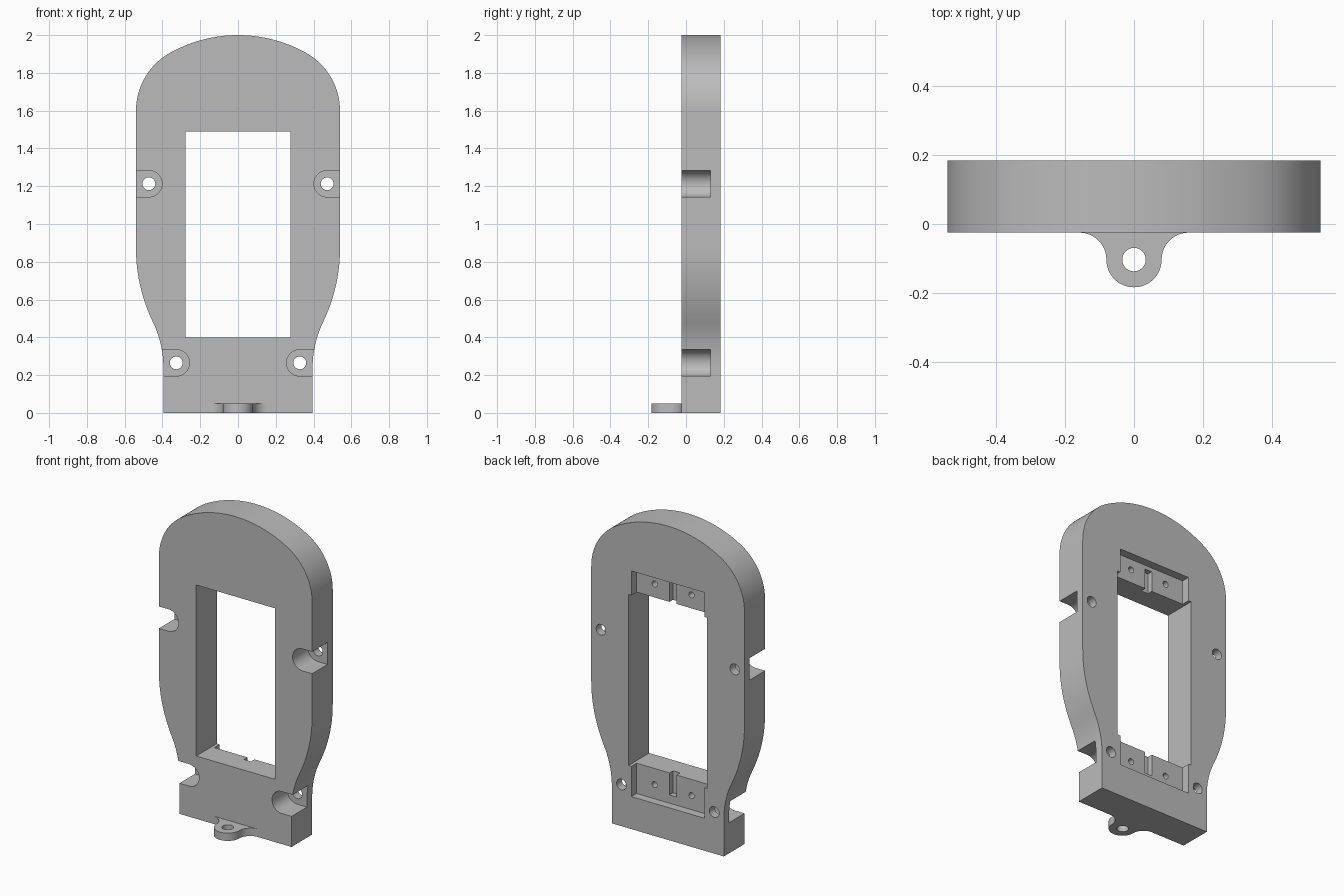
import bpy
import bmesh
from math import cos, sin, radians
from mathutils import Vector

cube = bpy.data.objects.get("Cube")
if cube:
    bpy.data.objects.remove(cube, do_unlink=True)

grey = bpy.data.materials.new("plain_grey")
grey.use_nodes = True
GREY = (0.5, 0.5, 0.5, 1)
grey.diffuse_color = GREY
grey.node_tree.nodes["Principled BSDF"].inputs["Base Color"].default_value = GREY

FRONT, BACK, FLOOR = -0.025, 0.183, 0.13


def arc(cx, cy, r, start, end, n=16):
    angles = [radians(start + (end - start) * i / n) for i in range(n + 1)]
    return [(cx + r * cos(a), cy + r * sin(a)) for a in angles]


def circle(cx, cy, r):
    return arc(cx, cy, r, 0, 360, 32)[:-1]


def rect(x0, x1, z0, z1):
    return [(x0, z0), (x1, z0), (x1, z1), (x0, z1)]


def prism(name, outline, low, high, axis="y"):
    """Extrude a closed outline along y (x, z outline) or z (x, y outline)."""
    def place(p, d):
        return (p[0], d, p[1]) if axis == "y" else (p[0], p[1], d)
    bm = bmesh.new()
    face = bm.faces.new([bm.verts.new(place(p, low)) for p in outline])
    top = bmesh.ops.extrude_face_region(bm, geom=[face])["geom"]
    shift = Vector(place((0, 0), high - low))
    bmesh.ops.translate(bm, vec=shift, verts=[v for v in top if isinstance(v, bmesh.types.BMVert)])
    bmesh.ops.recalc_face_normals(bm, faces=bm.faces)
    mesh = bpy.data.meshes.new(name)
    bm.to_mesh(mesh)
    bm.free()
    mesh.materials.append(grey)
    obj = bpy.data.objects.new(name, mesh)
    bpy.context.collection.objects.link(obj)
    return obj


def activate(obj):
    bpy.ops.object.select_all(action="DESELECT")
    obj.select_set(True)
    bpy.context.view_layer.objects.active = obj


def cut(obj, outline, low, high, axis="y"):
    cutter = prism("cutter", outline, low, high, axis)
    cutter.hide_render = True
    mod = obj.modifiers.new("cut", "BOOLEAN")
    mod.operation, mod.solver, mod.object = "DIFFERENCE", "EXACT", cutter
    activate(obj)
    bpy.ops.object.modifier_apply(modifier=mod.name)
    bpy.data.objects.remove(cutter, do_unlink=True)


# Frame: straight foot, waisted sides and rounded crown
half = [(0.395, 0)]
half += arc(0.942, 0.24, 0.547, 180, 154)
half += arc(-0.35, 0.87, 0.89, -26, 0)[1:]
half += arc(0.19, 1.6, 0.35, 0, 60.5, 24)
half += arc(0, 1.264, 0.736, 60.5, 90)[1:]
outline = half + [(-x, z) for x, z in reversed(half[:-1])]
frame = prism("frame", outline, FRONT, BACK)

# Window and the shallow pockets above and below it at the back
cut(frame, rect(-0.277, 0.277, 0.4, 1.49), -0.2, 0.4)
cut(frame, rect(-0.257, 0.257, 0.207, 1.645), FLOOR, 0.4)

# Centre grooves in the pocket floors
for z0, z1 in ((0.26, 0.45), (1.45, 1.62)):
    cut(frame, rect(-0.025, 0.025, z0, z1), FLOOR - 0.035, 0.15)

for side in (1, -1):
    # Pilot holes in the pocket floors
    for z in (0.297, 1.576):
        cut(frame, circle(side * 0.13, z, 0.019), 0.05, 0.15)
    # Round-ended screw notches, open to the sides, with through holes
    for x, z in ((0.327, 0.265), (0.472, 1.213)):
        slot = [(0.8, z + 0.07)] + arc(x, z, 0.07, 90, 270, 24) + [(0.8, z - 0.07)]
        cut(frame, [(side * px, pz) for px, pz in slot], -0.2, FLOOR)
        cut(frame, circle(side * x, z, 0.034), 0, 0.4)

# Filleted mounting lug at the foot
lug_outline = arc(-0.158, -0.103, 0.078, 90, 0)
lug_outline += arc(0, -0.103, 0.08, 180, 360, 32)
lug_outline += arc(0.158, -0.103, 0.078, 180, 90)
lug = prism("mounting_lug", lug_outline, 0, 0.05, "z")
cut(lug, circle(0, -0.103, 0.034), -0.1, 0.2, "z")

for obj in (frame, lug):
    activate(obj)
    bpy.ops.object.shade_smooth_by_angle(angle=radians(30))
